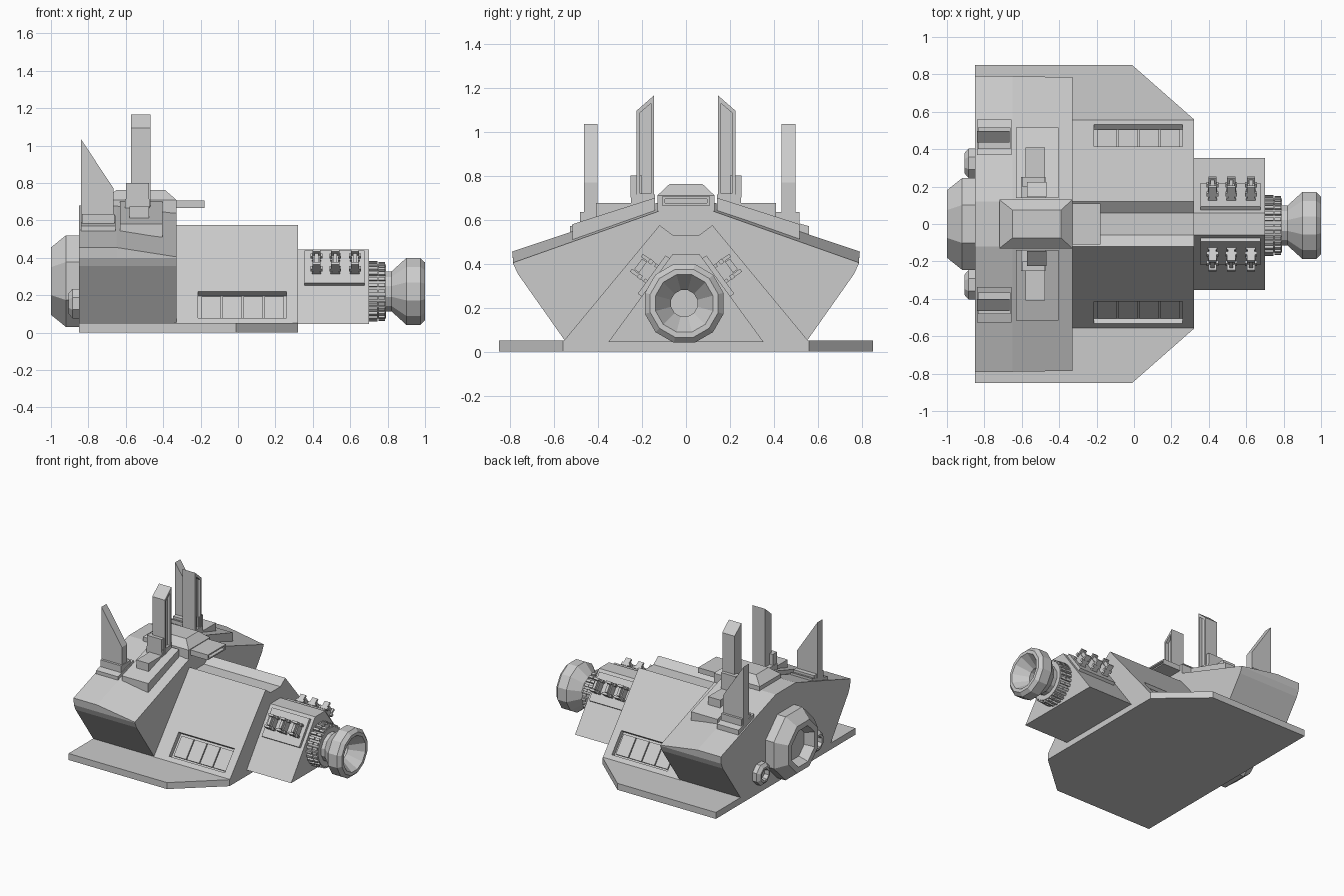
import bpy, bmesh
from math import sin, cos, pi
from mathutils import Matrix, Vector

old = bpy.data.objects.get("Cube")
if old:
    bpy.data.objects.remove(old, do_unlink=True)

grey = bpy.data.materials.new("hull grey")
grey.use_nodes = True
grey.diffuse_color = (0.6, 0.6, 0.6, 1)
grey.node_tree.nodes["Principled BSDF"].inputs["Base Color"].default_value = (0.6, 0.6, 0.6, 1)


def finish(name, bm, mirror=False):
    bmesh.ops.recalc_face_normals(bm, faces=bm.faces[:])
    mesh = bpy.data.meshes.new(name)
    bm.to_mesh(mesh)
    bm.free()
    mesh.materials.append(grey)
    obj = bpy.data.objects.new(name, mesh)
    bpy.context.collection.objects.link(obj)
    if mirror:
        mod = obj.modifiers.new("mirror", 'MIRROR')
        mod.use_axis = (False, True, False)
        mod.use_mirror_merge = False
    return obj


def skin(name, rings, mirror=False):
    """Skin a row of equal point rings and cap both ends."""
    bm = bmesh.new()
    rows = [[bm.verts.new(p) for p in ring] for ring in rings]
    n = len(rows[0])
    for a, b in zip(rows, rows[1:]):
        for i in range(n):
            j = (i + 1) % n
            bm.faces.new((a[i], a[j], b[j], b[i]))
    bm.faces.new(rows[0])
    bm.faces.new(rows[-1])
    return finish(name, bm, mirror)


def prism_x(name, pts, x0, x1, mirror=False):
    return skin(name, [[(x, y, z) for y, z in pts] for x in (x0, x1)], mirror)


def prism_y(name, pts, y0, y1, mirror=False):
    return skin(name, [[(x, y, z) for x, z in pts] for y in (y0, y1)], mirror)


def both(half):
    """Complete a half profile across y = 0."""
    return half + [(-y, z) for y, z in reversed(half)]


def lathe(name, profile, sides, cy, cz, mirror=False):
    return skin(name, [[(x, cy + r * cos((i + .5) * 2 * pi / sides),
                         cz + r * sin((i + .5) * 2 * pi / sides))
                        for i in range(sides)] for x, r in profile], mirror)


def boxes(name, specs, frame=Matrix(), mirror=False):
    """Boxes as (lo, hi) corners in a local frame."""
    bm = bmesh.new()
    for lo, hi in specs:
        lo, hi = Vector(lo), Vector(hi)
        m = frame @ Matrix.Translation((lo + hi) / 2) @ Matrix.Diagonal((*(hi - lo), 1))
        bmesh.ops.create_cube(bm, size=1, matrix=m)
    return finish(name, bm, mirror)


def slope_frame(low, high, z):
    """Frame on a +y slope: local x along the hull, y up the slope, z outwards."""
    (y0, z0), (y1, z1) = low, high
    u = Vector((0, y1 - y0, z1 - z0)).normalized()
    n = Vector((1, 0, 0)).cross(u)
    if n.y < 0:
        n = -n
    y = y0 + (z - z0) / (z1 - z0) * (y1 - y0)
    return Matrix(((1, 0, 0, 0), (0, u.y, n.y, y), (0, u.z, n.z, z), (0, 0, 0, 1)))


def cut(obj, cutter):
    mod = obj.modifiers.new("cut", 'BOOLEAN')
    mod.operation, mod.solver, mod.object = 'DIFFERENCE', 'EXACT', cutter
    mod_order = bpy.context.evaluated_depsgraph_get()
    mesh = bpy.data.meshes.new_from_object(obj.evaluated_get(mod_order))
    obj.modifiers.clear()
    obj.data = mesh
    bpy.data.objects.remove(cutter, do_unlink=True)


# Base plate
half = [(-.85, .85), (-.01, .85), (.32, .56)]
plate = half + [(x, -y) for x, y in reversed(half)]
skin("base_plate", [[(x, y, z) for x, y in plate] for z in (0, .05)])

# Rear hull, with its roof falling towards the front
keel = [(.55, .05), (.765, .355), (.785, .4)]
high = both(keel + [(.79, .455), (.12, .68)])
low = both(keel + [(.785, .405), (.12, .64)])
skin("rear_hull", [[(x, y, z) for y, z in sec]
                   for x, sec in ((-.85, high), (-.65, high), (-.33, low))])

# Middle hull with a roof groove and recessed side grilles
foot, ridge = (.555, .05), (.12, .575)
middle = prism_x("middle_hull", both([foot, ridge, (.06, .53)]), -.34, .32)
side = slope_frame(foot, ridge, .148)
cut(middle, boxes("grille_cutter", [((-.215, -.092, -.035), (.26, .092, .1))], side, True))
boxes("grille_panels", [((-.195 + i * .112, -.076, -.04), (-.09 + i * .112, .076, -.022))
                        for i in range(4)], side, True)

# Nose block with raised side panels
nfoot, nridge = (.352, .045), (.06, .445)
prism_x("nose_block", both([nfoot, nridge]), .3, .7)
slope = slope_frame(nfoot, nridge, .34)
boxes("nose_panel", [((.355, -.11, -.01), (.675, .105, .022))], slope, True)

# Clamps on the panels
specs = []
for x in (.42, .52, .625):
    specs += [((x - .018, -.05, 0), (x + .018, .05, .075)),
              ((x - .01, -.03, .07), (x + .01, .03, .1))]
    for u in (-.042, .042):
        specs += [((x - .032, u - .01, .05), (x + .032, u + .01, .07)),
                  ((x - .025, u - .008, .02), (x + .025, u + .008, .035)),
                  ((x - .022, u - .008, .065), (x + .022, u + .008, .11))]
boxes("panel_clamps", specs, slope, True)

# Toothed collar and flared muzzle
CY, CZ = -.008, .22
lathe("collar", [(.69, .145), (.79, .145)], 24, CY, CZ)
bm = bmesh.new()
for i in range(28):
    turn = Matrix.Translation((0, CY, CZ)) @ Matrix.Rotation(i * 2 * pi / 28, 4, 'X')
    for x, length, r in ((.723, .045, .152), (.768, .035, .148)):
        bmesh.ops.create_cube(bm, size=1, matrix=turn @ Matrix.Translation((x, 0, r))
                              @ Matrix.Diagonal((length, .018, .02, 1)))
finish("collar_teeth", bm)
lathe("muzzle", [(.78, .11), (.82, .11), (.9, .185), (.975, .185), (1, .16),
                 (1, .135), (.9, .062), (.85, .062)], 12, CY, CZ)

# Rear thrusters
lathe("main_thruster", [(-.82, .265), (-.92, .265), (-1, .195), (-1, .15), (-.93, .12)],
      8, 0, .275)
lathe("small_thruster", [(-.84, .085), (-.885, .085), (-.905, .06), (-.905, .045),
                         (-.87, .04)], 8, .325, .155, True)

# Rear fins on stepped feet
for name, sign, shift in (("left", 1, 0), ("right", -1, .033)):
    def ys(*vals):
        return [sign * v + shift for v in vals]
    a, b = ys(.435, .497)
    prism_y(name + "_fin", [(-.84, .5), (-.84, 1.035), (-.665, .77), (-.665, .5)], a, b)
    prism_x(name + "_fin_foot", list(zip(ys(.56, .56, .37, .37), (.5, .57, .625, .55))),
            -.84, -.655)
    a, b = ys(.4, .515)
    boxes(name + "_fin_step", [((-.835, min(a, b), .52), (-.66, max(a, b), .635))])

# Towers with a channel, on stepped pedestals
prism_x("tower_pedestal", [(.515, .5), (.515, .58), (.14, .7), (.14, .6)], -.63, -.405, True)
boxes("tower_blocks", [((-.58, .22, .55), (-.475, .41, .675)),
                       ((-.605, .14, .6), (-.472, .25, .715)),
                       ((-.6, .2, .7), (-.475, .252, .8))], mirror=True)
tower = prism_x("tower", [(.225, .66), (.225, 1.095), (.145, 1.165), (.145, .66)],
                -.573, -.467)
cut(tower, prism_x("channel_cutter", [(.21, .72), (.21, 1.085), (.16, 1.128), (.16, .72)],
                   -.49, -.4))
mod = tower.modifiers.new("mirror", 'MIRROR')
mod.use_axis = (False, True, False)

# Roof hatch and the flat slab ahead of it
skin("hatch", [[(x0, -y, z), (x1, -y, z), (x1, y, z), (x0, y, z)]
               for x0, x1, y, z in ((-.72, -.33, .13, .64), (-.72, -.33, .13, .71),
                                    (-.65, -.39, .075, .762))])
slab = boxes("front_slab", [((-.4, -.11, .665), (-.18, .11, .705))])
cut(slab, boxes("slab_cutter", [((-.21, -.095, .675), (-.1, .095, .695))]))
